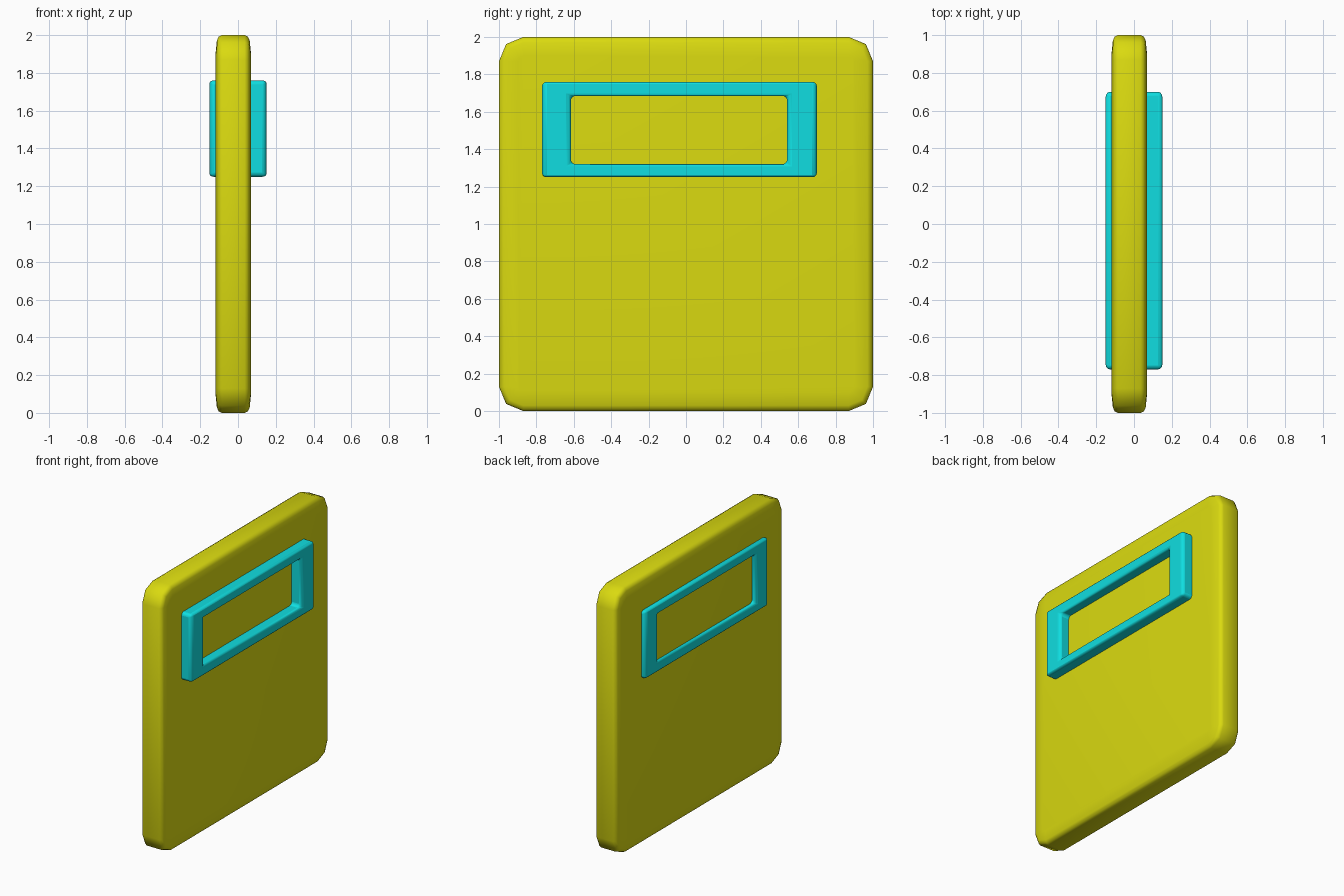
import bpy, bmesh, math

if "Cube" in bpy.data.objects:
    bpy.data.objects.remove(bpy.data.objects["Cube"], do_unlink=True)


def make_material(name, rgb):
    mat = bpy.data.materials.new(name)
    mat.use_nodes = True
    mat.diffuse_color = (*rgb, 1)
    mat.node_tree.nodes["Principled BSDF"].inputs["Base Color"].default_value = (*rgb, 1)
    return mat


def finish(bm, name, mat):
    bmesh.ops.recalc_face_normals(bm, faces=bm.faces)
    mesh = bpy.data.meshes.new(name)
    bm.to_mesh(mesh)
    bm.free()
    mesh.materials.append(mat)
    obj = bpy.data.objects.new(name, mesh)
    bpy.context.collection.objects.link(obj)
    bpy.ops.object.select_all(action='DESELECT')
    obj.select_set(True)
    bpy.context.view_layer.objects.active = obj
    bpy.ops.object.shade_smooth_by_angle(angle=math.radians(60))
    return obj


def bridge(bm, a, b):
    n = len(a)
    for i in range(n):
        j = (i + 1) % n
        bm.faces.new((a[i], a[j], b[j], b[i]))


yellow = make_material("yellow", (0.7, 0.7, 0.005))
cyan = make_material("cyan", (0.005, 0.73, 0.75))


# Slab: rounded square outlines stacked across the thickness
def slab_ring(bm, x, inset):
    half = 1 - inset
    radius = 0.13 - inset
    ring = []
    for corner in range(4):
        turn = corner * math.pi / 2
        cx = math.sqrt(2) * (half - radius)
        cy, cz = (cx * f(turn + math.pi / 4) for f in (math.cos, math.sin))
        for step in range(3):
            a = turn + step * math.pi / 4
            ring.append(bm.verts.new((x, cy + radius * math.cos(a),
                                      1 + cz + radius * math.sin(a))))
    return ring


bm = bmesh.new()
middle = -0.025
side = [(0.094, 0.1), (0.087, 0.03), (0.078, 0.009), (0.06, 0)]
layers = [(middle - d, i) for d, i in side]
layers += [(middle + d, i) for d, i in reversed(side)]
rings = [slab_ring(bm, x, i) for x, i in layers]
for a, b in zip(rings, rings[1:]):
    bridge(bm, a, b)
bm.faces.new(rings[0])
bm.faces.new(rings[-1])
finish(bm, "slab", yellow)


# Window frame passing through the slab
def rectangle(bm, x, y0, y1, z0, z1):
    return [bm.verts.new((x, y, z))
            for y, z in ((y0, z0), (y1, z0), (y1, z1), (y0, z1))]


bm = bmesh.new()
outer = [rectangle(bm, x, -0.77, 0.70, 1.25, 1.76) for x in (-0.15, 0.15)]
inner = [rectangle(bm, x, -0.615, 0.54, 1.32, 1.685) for x in (-0.15, 0.15)]
for pair in (outer, inner, (outer[0], inner[0]), (outer[1], inner[1])):
    bridge(bm, *pair)
frame = finish(bm, "window_frame", cyan)
bevel = frame.modifiers.new("soft_edges", 'BEVEL')
bevel.width = 0.022
bevel.segments = 3
bevel.limit_method = 'ANGLE'
